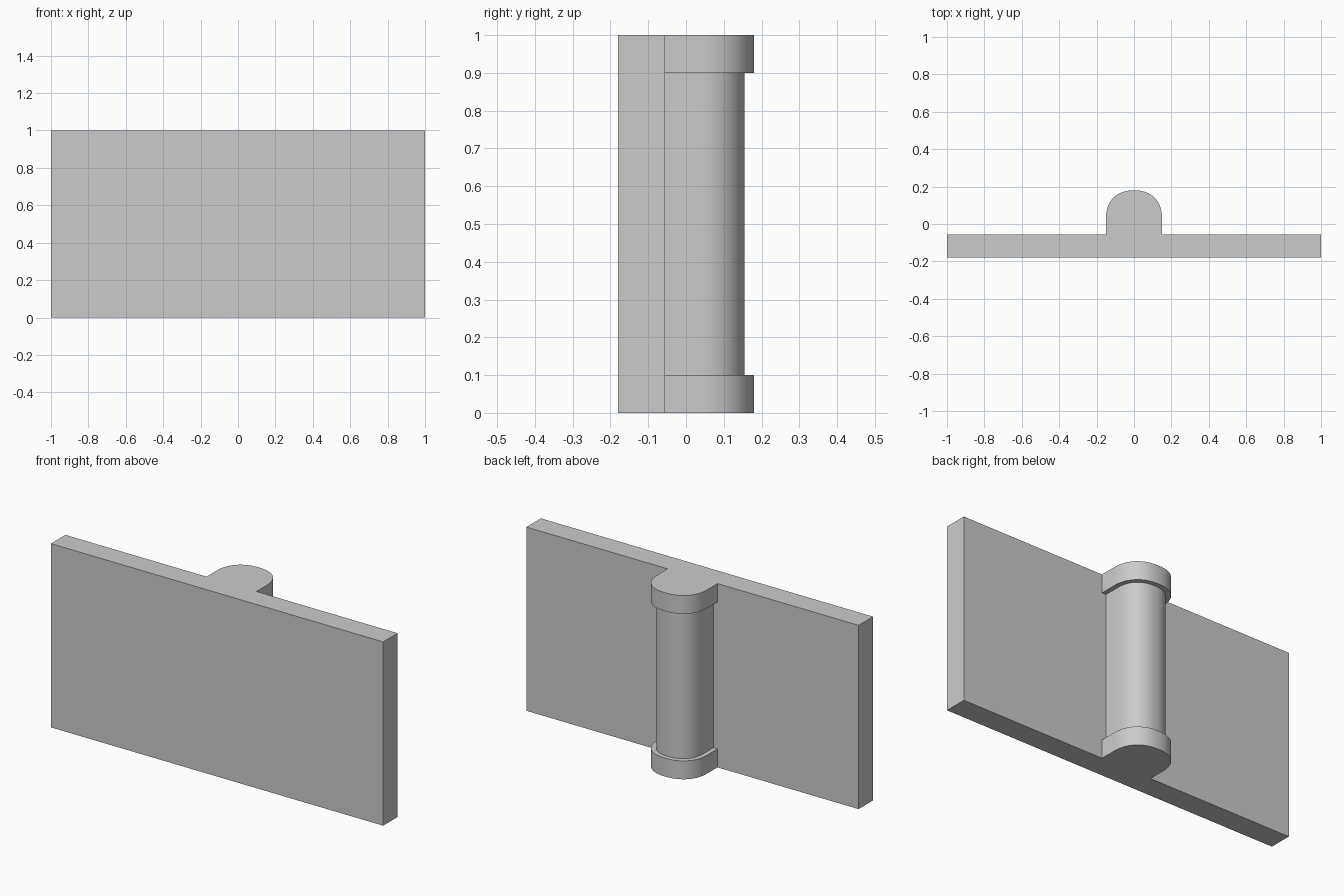
import bpy, bmesh, math

if "Cube" in bpy.data.objects:
    bpy.data.objects.remove(bpy.data.objects["Cube"])

WALL_FRONT, WALL_BACK, TOP = -0.18, -0.056, 0.18


def prism(name, profile, z0, z1):
    """Extrude a closed xy outline from z0 to z1."""
    bm = bmesh.new()
    face = bm.faces.new([bm.verts.new((x, y, z0)) for x, y in profile])
    ext = bmesh.ops.extrude_face_region(bm, geom=[face])
    verts = [v for v in ext["geom"] if isinstance(v, bmesh.types.BMVert)]
    bmesh.ops.translate(bm, verts=verts, vec=(0, 0, z1 - z0))
    bmesh.ops.recalc_face_normals(bm, faces=bm.faces)
    mesh = bpy.data.meshes.new(name)
    bm.to_mesh(mesh)
    bm.free()
    obj = bpy.data.objects.new(name, mesh)
    bpy.context.collection.objects.link(obj)
    return obj


def rounded_profile(half_width, tip, spring=0.03, power=2.25, steps=32):
    """Straight sides rising from the wall, closed by a full rounded nose."""
    pts = [(half_width, WALL_BACK)]
    for i in range(steps + 1):
        a = math.pi * i / steps
        c, s = math.cos(a), math.sin(a)
        x = math.copysign(abs(c) ** (2 / power), c) * half_width
        pts.append((x, spring + (tip - spring) * max(s, 0) ** (2 / power)))
    pts.append((-half_width, WALL_BACK))
    return pts


def smooth(obj):
    bpy.ops.object.select_all(action='DESELECT')
    obj.select_set(True)
    bpy.context.view_layer.objects.active = obj
    bpy.ops.object.shade_smooth_by_angle(angle=math.radians(30))


# Flat wall slab
prism("wall", [(-1, WALL_FRONT), (1, WALL_FRONT), (1, WALL_BACK), (-1, WALL_BACK)], 0, 1)

# Engaged column: base, slimmer shaft and capital
for name, inset, z0, z1 in (("column_base", 0, 0, 0.1),
                            ("column_shaft", 0.025, 0.1, 0.9),
                            ("column_capital", 0, 0.9, 1)):
    smooth(prism(name, rounded_profile(0.15 - inset, TOP - inset), z0, z1))
